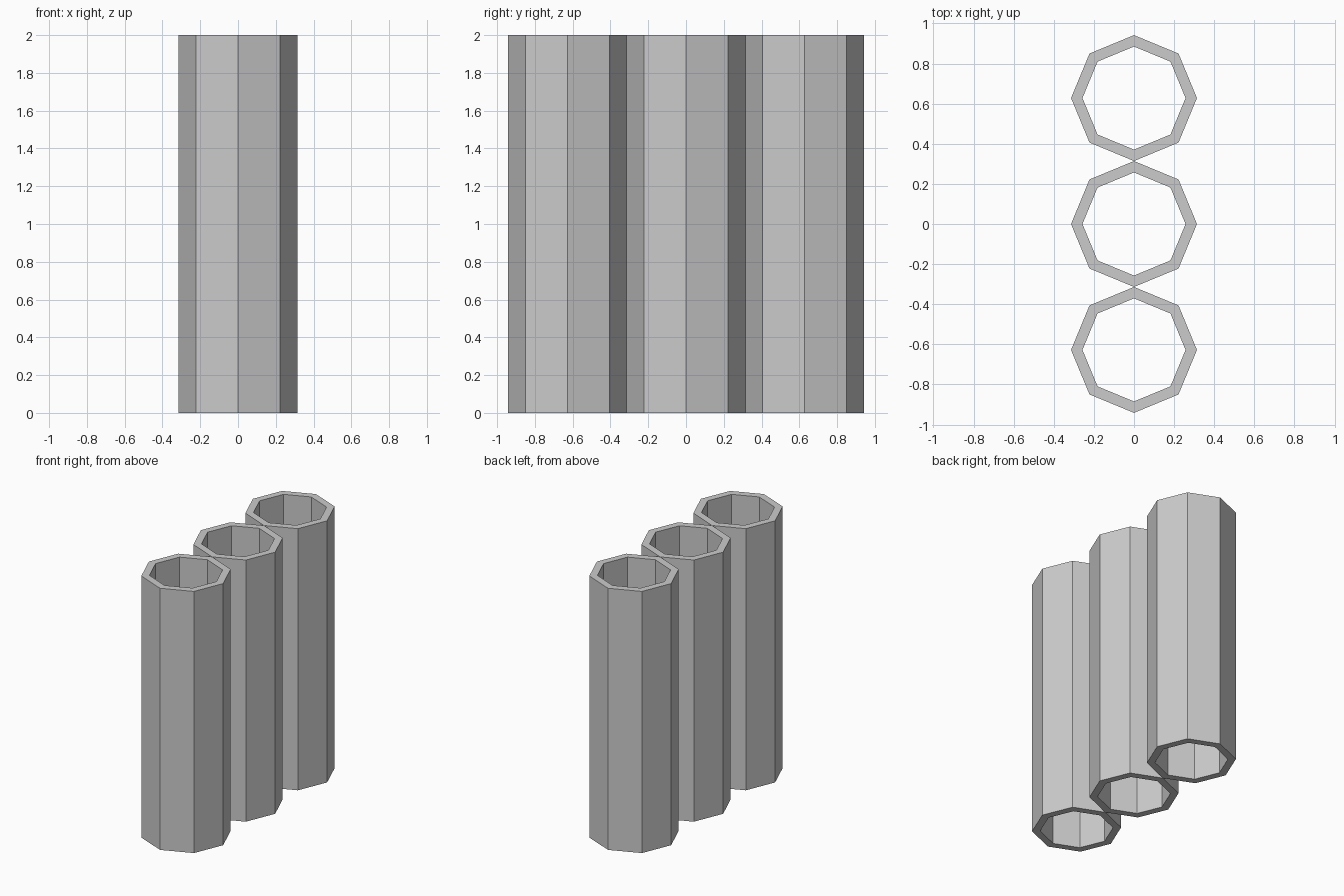
import bpy
import bmesh
from math import cos, sin, pi

cube = bpy.data.objects.get("Cube")
if cube:
    bpy.data.objects.remove(cube, do_unlink=True)

SIDES = 8
OUTER, INNER = 0.314, 0.257
HEIGHT = 2.0

grey = bpy.data.materials.new("light_grey")
grey.use_nodes = True
colour = (0.6, 0.6, 0.6, 1)
grey.diffuse_color = colour
grey.node_tree.nodes["Principled BSDF"].inputs["Base Color"].default_value = colour


def ring(bm, radius, z):
    angles = [2 * pi * i / SIDES for i in range(SIDES)]
    return [bm.verts.new((radius * cos(a), radius * sin(a), z)) for a in angles]


def make_tube(name, y):
    """Open octagonal pipe: a rectangular wall section swept around z."""
    bm = bmesh.new()
    section = [(OUTER, 0), (OUTER, HEIGHT), (INNER, HEIGHT), (INNER, 0)]
    rings = [ring(bm, r, z) for r, z in section]
    for k, low in enumerate(rings):
        high = rings[(k + 1) % len(rings)]
        for i in range(SIDES):
            j = (i + 1) % SIDES
            bm.faces.new((low[i], low[j], high[j], high[i]))
    bmesh.ops.recalc_face_normals(bm, faces=bm.faces)
    mesh = bpy.data.meshes.new(name)
    bm.to_mesh(mesh)
    bm.free()
    mesh.materials.append(grey)
    tube = bpy.data.objects.new(name, mesh)
    tube.location.y = y
    bpy.context.collection.objects.link(tube)


# Three pipes in a row, touching corner to corner
for step, name in enumerate(("front_tube", "middle_tube", "back_tube")):
    make_tube(name, (step - 1) * 2 * OUTER)
